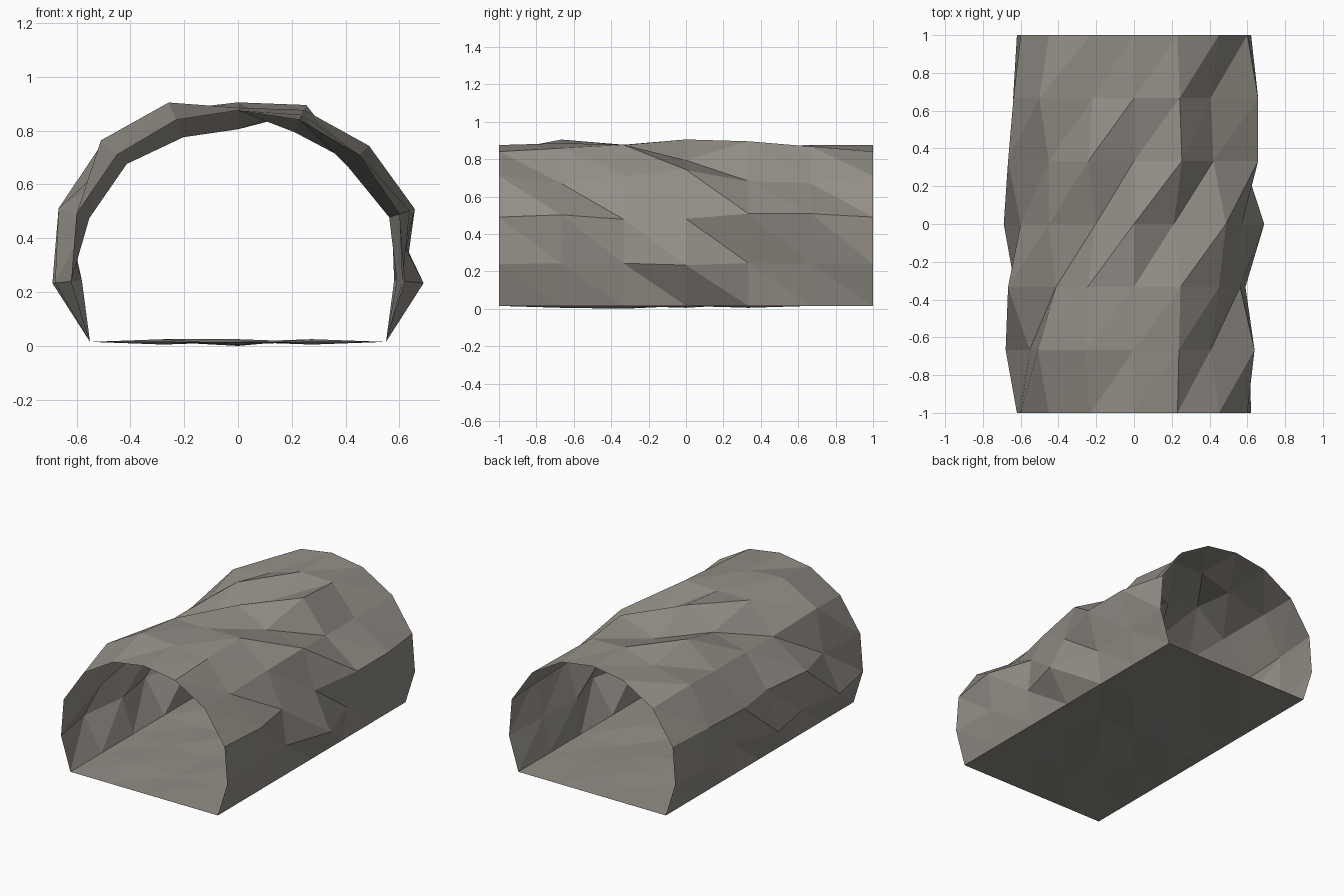
import bpy
from mathutils import Vector

cube = bpy.data.objects.get("Cube")
if cube:
    bpy.data.objects.remove(cube)

stone = bpy.data.materials.new("grey_brown_stone")
stone.use_nodes = True
colour = (0.29, 0.268, 0.238, 1)
stone.diffuse_color = colour
bsdf = stone.node_tree.nodes["Principled BSDF"]
bsdf.inputs["Base Color"].default_value = colour
bsdf.inputs["Roughness"].default_value = 0.9


def sheet(name, rows):
    """Flat-shaded triangle sheet through equal rows of points."""
    n = len(rows[0])
    verts = [p for row in rows for p in row]
    faces = []
    for j in range(len(rows) - 1):
        for i in range(n - 1):
            a = j * n + i
            b, c, d = a + 1, a + n + 1, a + n
            faces += [(a, b, c), (a, c, d)]
    mesh = bpy.data.meshes.new(name)
    mesh.from_pydata(verts, [], faces)
    mesh.materials.append(stone)
    obj = bpy.data.objects.new(name, mesh)
    bpy.context.collection.objects.link(obj)
    return obj


# Regular arch profile, mirrored about its crown
half = [(0.55, 0.015), (0.62, 0.24), (0.6, 0.49), (0.45, 0.71), (0.23, 0.84)]
arch = [(-x, z) for x, z in half] + [(0, 0.875)] + half[::-1]

# Rocky push in or out along each ring, in hundredths; both ends stay regular
plain = [0] * 9
bumps = [
    plain,
    [6, -5, 8, 7, 1, 2, -6, 4, -1],
    [1, 7, -5, 4, 0, 4, 0, -4, -3],
    [7, 0, 0, -7, 3, -5, 5, -3, 7],
    [-4, 7, 0, 3, -7, 6, -4, 6, -4],
    [2, 4, 7, -3, 0, 3, -6, 6, -2],
    plain,
]
ys = [-1 + j / 3 for j in range(7)]
centre = Vector((0, 0.3))

# Tunnel wall
rings = []
for y, push in zip(ys, bumps):
    ring = []
    for point, amount in zip(arch, [0] + push + [0]):
        p = Vector(point)
        p += (p - centre).normalized() * amount / 100
        ring.append((p.x, y, p.y))
    rings.append(ring)
sheet("tunnel_wall", rings)

# Slightly uneven floor, level along its border
lumps = [(0, 0, 0), (1, -1, 0), (0, -1.5, 1), (-1, 0, 1), (1, 1, -1), (0, 1, 0), (0, 0, 0)]
floor = []
for y, lump in zip(ys, lumps):
    heights = (0, *lump, 0)
    floor.append([(-0.55 + 0.275 * i, y, 0.015 + h / 100) for i, h in enumerate(heights)])
sheet("tunnel_floor", floor)
